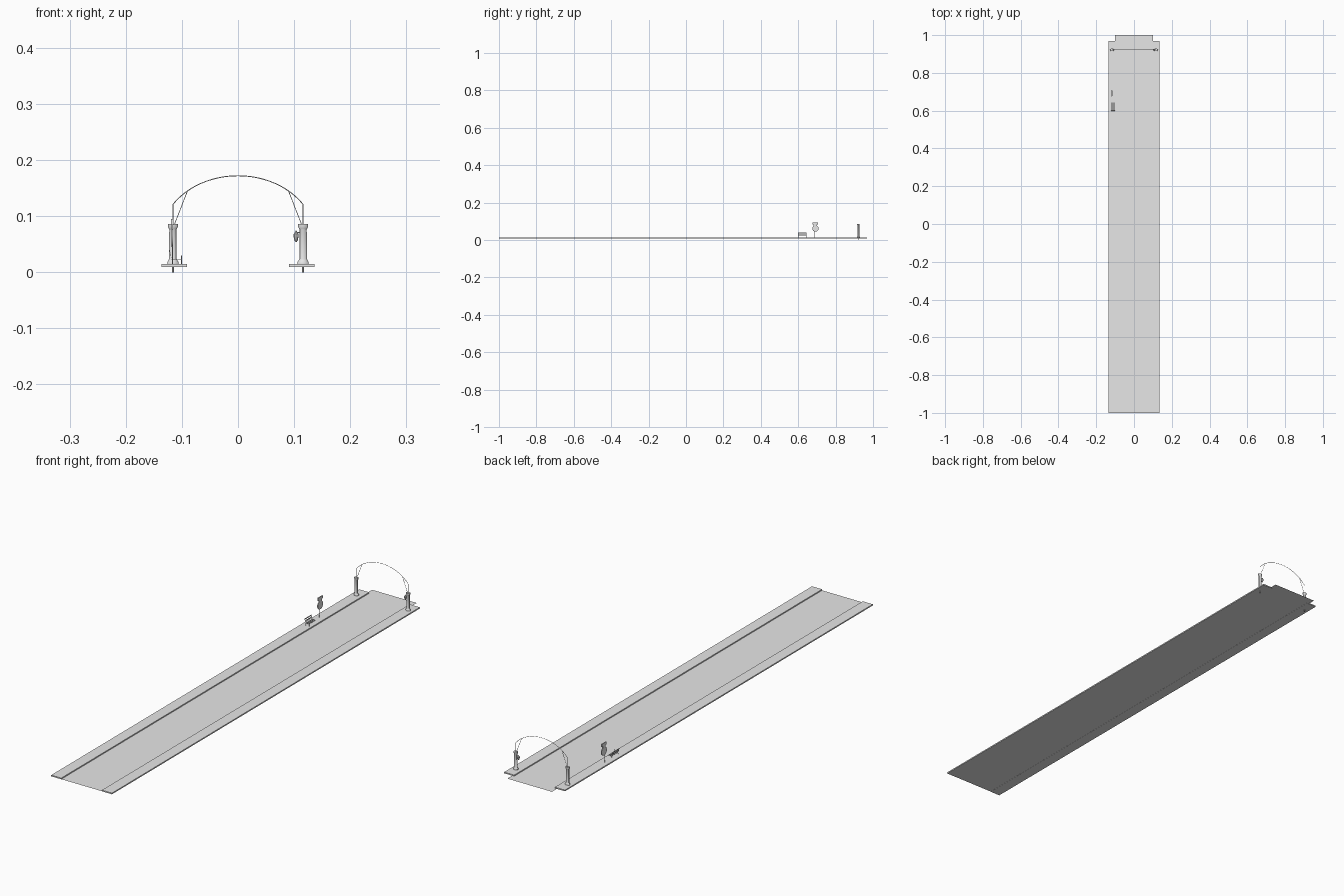
import bpy, bmesh, math
from mathutils import Matrix, Vector

cube = bpy.data.objects.get("Cube")
if cube:
    bpy.data.objects.remove(cube, do_unlink=True)

grey = bpy.data.materials.new("plain grey")
grey.use_nodes = True
grey.diffuse_color = (0.8, 0.8, 0.8, 1)
grey.node_tree.nodes["Principled BSDF"].inputs["Base Color"].default_value = (0.8, 0.8, 0.8, 1)


def finish(name, bm, smooth=False):
    mesh = bpy.data.meshes.new(name)
    bm.to_mesh(mesh)
    bm.free()
    mesh.materials.append(grey)
    obj = bpy.data.objects.new(name, mesh)
    bpy.context.collection.objects.link(obj)
    if smooth:
        bpy.ops.object.select_all(action="DESELECT")
        obj.select_set(True)
        bpy.context.view_layer.objects.active = obj
        bpy.ops.object.shade_smooth_by_angle()
    return obj


def box(name, low, high):
    low, high = Vector(low), Vector(high)
    bm = bmesh.new()
    place = Matrix.Translation((low + high) / 2) @ Matrix.Diagonal((high - low).to_4d())
    bmesh.ops.create_cube(bm, size=1, matrix=place)
    return finish(name, bm)


def lathe(name, profile, place, sides=16):
    """Turn a (radius, height) profile round its own upright axis."""
    bm = bmesh.new()
    rings = [[bm.verts.new((r * math.cos(math.tau * i / sides),
                            r * math.sin(math.tau * i / sides), z))
              for i in range(sides)] for r, z in profile]
    for a, b in zip(rings, rings[1:]):
        for i in range(sides):
            j = (i + 1) % sides
            bm.faces.new((a[i], a[j], b[j], b[i]))
    bm.faces.new(rings[0][::-1])
    bm.faces.new(rings[-1])
    bm.transform(place)
    return finish(name, bm, True)


def rod(name, start, end, radius, sides=8):
    start, end = Vector(start), Vector(end)
    axis = end - start
    turn = axis.to_track_quat("Z", "Y").to_matrix().to_4x4()
    return lathe(name, [(radius, 0), (radius, axis.length)],
                 Matrix.Translation(start) @ turn, sides)


def wire(name, points, radius):
    curve = bpy.data.curves.new(name, "CURVE")
    curve.dimensions = "3D"
    curve.bevel_depth = radius
    curve.bevel_resolution = 1
    curve.use_fill_caps = True
    spline = curve.splines.new("POLY")
    spline.points.add(len(points) - 1)
    for p, co in zip(spline.points, points):
        p.co = (*co, 1)
    curve.materials.append(grey)
    obj = bpy.data.objects.new(name, curve)
    bpy.context.collection.objects.link(obj)
    return obj


GROUND = 0.0145   # pavement top
GATE = 0.922      # y of the gateway
POST = 0.116      # x of the pillars

# Road sheet
bm = bmesh.new()
bm.faces.new([bm.verts.new((x, y, 0.01)) for x, y in ((-0.1, -1), (0.1, -1), (0.1, 1), (-0.1, 1))])
finish("road", bm)

# Pavements, pillars and arch braces on both sides
pillar = [(0.010, GROUND), (0.010, 0.018), (0.008, 0.021), (0.0068, 0.024),
          (0.0065, 0.076), (0.0075, 0.078), (0.009, 0.081), (0.009, 0.086)]
for side, word in ((1, "left"), (-1, "right")):
    x = side * POST
    inner, outer = sorted((side * 0.091, side * 0.136))
    box(word + "_pavement", (inner, -1, 0.0095), (outer, 0.968, GROUND))
    lathe(word + "_pillar", pillar,
          Matrix.Translation((x, GATE, 0)) @ Matrix.Diagonal((1, 0.75, 1, 1)), 12)
    rod(word + "_anchor_pin", (x, GATE, 0), (x, GATE, GROUND), 0.0016)
    rod(word + "_arch_brace", (side * 0.113, GATE, 0.086), (side * 0.09, GATE, 0.145), 0.0007, 6)

# Wire arch, rising from the pillar tops
rise = [(POST * math.sin(t), GATE, 0.06 + 0.112 * math.cos(t))
        for t in [math.radians(-57 + 114 * i / 24) for i in range(25)]]
half = math.sin(math.radians(57))
rise = [(x / half, y, z) for x, y, z in rise]
wire("arch_wire", [(-POST, GATE, 0.086), *rise, (POST, GATE, 0.086)], 0.0008)

# Lantern hung from the left pillar
rod("lantern_arm", (POST - 0.005, GATE, 0.071), (0.103, GATE, 0.071), 0.001)
lathe("lantern", [(0.001, 0.054), (0.003, 0.057), (0.0045, 0.064), (0.0045, 0.068),
                  (0.002, 0.071), (0.001, 0.074)], Matrix.Translation((0.1035, GATE, 0)), 8)

# Sign post with a round plate and a cap plate facing sideways
SIGN = Vector((-0.117, 0.692, 0))
rod("sign_post", SIGN + Vector((0, -0.006, GROUND)), SIGN + Vector((0, -0.006, 0.085)), 0.001)
rod("round_sign", SIGN + Vector((-0.0015, 0, 0.062)), SIGN + Vector((0.0015, 0, 0.062)), 0.017, 24)
box("sign_neck", SIGN + Vector((-0.0015, -0.009, 0.076)), SIGN + Vector((0.0015, 0.009, 0.084)))
box("sign_cap", SIGN + Vector((-0.002, -0.015, 0.084)), SIGN + Vector((0.002, 0.015, 0.095)))

# Bench: two wire end frames carrying thin slats
for name, y in (("front", 0.6), ("rear", 0.643)):
    wire("bench_" + name + "_frame",
         [(-0.101, y, GROUND), (-0.101, y, 0.03), (-0.101, y, 0.023), (-0.118, y, 0.023),
          (-0.122, y, 0.04), (-0.118, y, 0.023), (-0.117, y, GROUND)], 0.0008)
for i in range(3):
    x = -0.116 + 0.006 * i
    box(f"bench_seat_slat_{i + 1}", (x - 0.002, 0.6, 0.0228), (x + 0.002, 0.643, 0.0238))
for i in range(2):
    x, z = -0.1198 - 0.0018 * i, 0.029 + 0.007 * i
    box(f"bench_back_slat_{i + 1}", (x - 0.0006, 0.6, z), (x + 0.0006, 0.643, z + 0.004))
